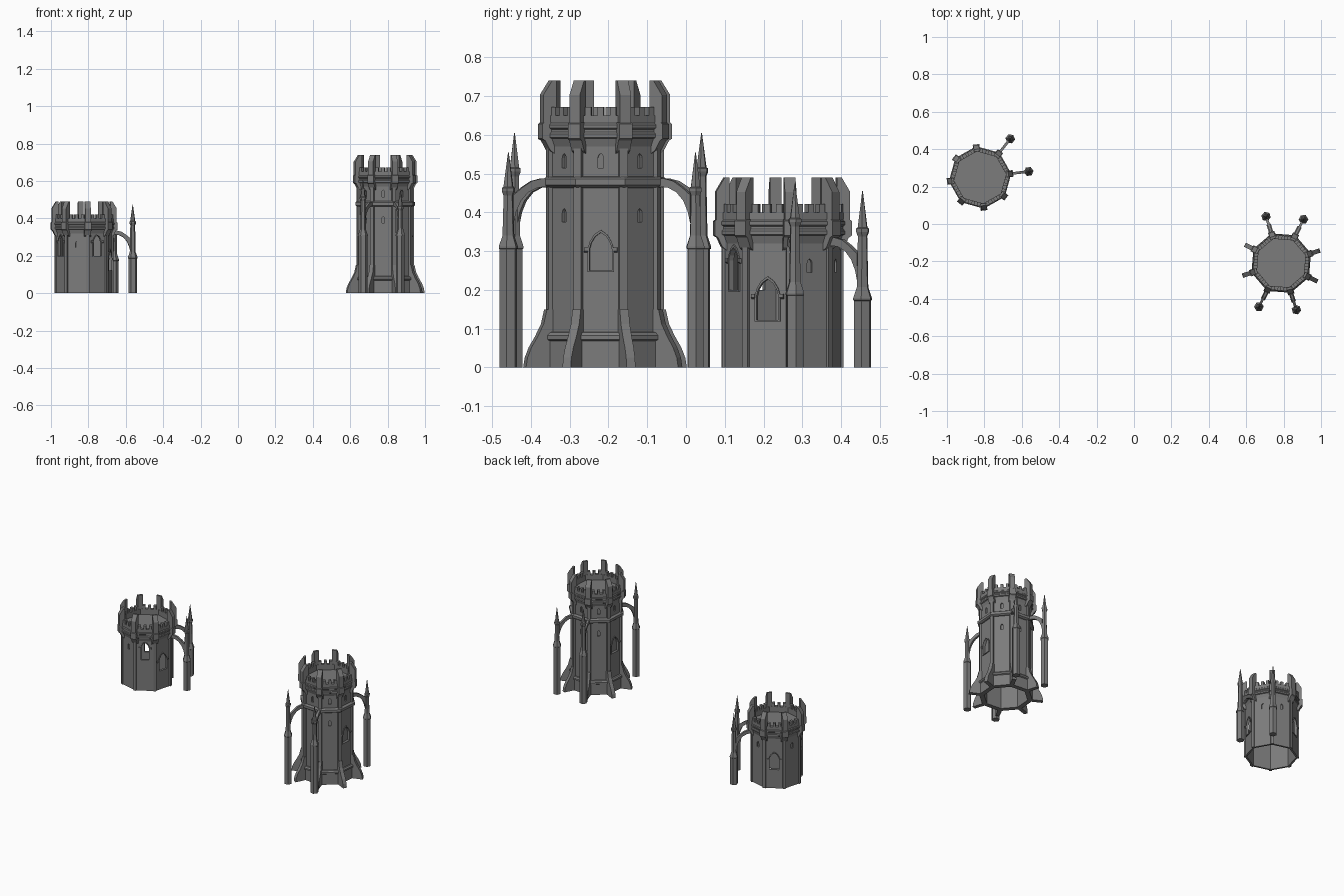
import bpy, bmesh, math
from mathutils import Vector

if "Cube" in bpy.data.objects:
    bpy.data.objects.remove(bpy.data.objects["Cube"])

STONE = bpy.data.materials.new("grey_stone")
STONE.diffuse_color = (0.2, 0.2, 0.2, 1)
STONE.use_nodes = True
STONE.node_tree.nodes["Principled BSDF"].inputs["Base Color"].default_value = STONE.diffuse_color
APO = math.cos(math.pi / 8)          # octagon apothem factor
parts = {}


def part(name):
    return parts.setdefault(name, bmesh.new())


def polar(c, a, r, t, z):
    """Point at radius r along angle a, shifted sideways by t."""
    ca, sa = math.cos(a), math.sin(a)
    return Vector((c[0] + r * ca - t * sa, c[1] + r * sa + t * ca, z))


def lathe(name, c, a0, prof, n=8, loop=False):
    """Turn an (r, z) profile into an n-sided solid; loop makes a tube."""
    bm = part(name)
    rings = [[bm.verts.new(polar(c, a0 + i * math.tau / n, r, 0, z)) for i in range(n)]
             for r, z in prof]
    faces = []
    for k in range(len(rings) - (0 if loop else 1)):
        lo, hi = rings[k], rings[(k + 1) % len(rings)]
        for i in range(n):
            j = (i + 1) % n
            faces.append(bm.faces.new((lo[i], lo[j], hi[j], hi[i])))
    if not loop:
        faces += [bm.faces.new(rings[0][::-1]), bm.faces.new(rings[-1])]
    bmesh.ops.recalc_face_normals(bm, faces=faces)


def prism(name, low, high):
    """Solid between two matching outlines."""
    bm = part(name)
    a = [bm.verts.new(p) for p in low]
    b = [bm.verts.new(p) for p in high]
    f = [bm.faces.new(a[::-1]), bm.faces.new(b)]
    for i in range(len(a)):
        j = (i + 1) % len(a)
        f.append(bm.faces.new((a[i], a[j], b[j], b[i])))
    bmesh.ops.recalc_face_normals(bm, faces=f)


def fin(name, c, a, prof, width, t=0):
    """(r, z) profile standing radially, given a sideways width."""
    prism(name, [polar(c, a, r, t - width / 2, z) for r, z in prof],
          [polar(c, a, r, t + width / 2, z) for r, z in prof])


def arch(w, z0, z1):
    """Pointed arch outline as (t, z)."""
    h = w / 2
    s = z1 - w * 0.75
    return [(-h, z0), (h, z0), (h, s), (h * .85, s + .38 * (z1 - s)), (h * .5, s + .76 * (z1 - s)),
            (0, z1), (-h * .5, s + .76 * (z1 - s)), (-h * .85, s + .38 * (z1 - s)), (-h, s)]


def opening(cutter, c, a, R, w, z0, z1, depth, frame=None):
    """Arched cutter in a wall face, with an optional raised frame."""
    ap = R * APO
    pts = arch(w, z0, z1)
    prism(cutter, [polar(c, a, ap - depth, t, z) for t, z in pts],
          [polar(c, a, ap + .03, t, z) for t, z in pts])
    if frame:
        out = arch(w + .01, z0 - .004, z1 + .007)
        n = len(pts)
        for i in range(n):
            j = (i + 1) % n
            q = [pts[i], pts[j], out[j], out[i]]
            prism(frame, [polar(c, a, ap - .003, t, z) for t, z in q],
                  [polar(c, a, ap + .004, t, z) for t, z in q])
        for s in (-1, 1):            # drip stones at the arch spring
            zs = z1 - w * .75
            fin(frame, c, a, [(ap, zs - .008), (ap + .007, zs - .004), (ap + .007, zs + .005),
                              (ap, zs + .005)], .01, s * (w / 2 + .009))


def crown(pre, c, a0, R, out, z):
    """Corbelled parapet; z is the foot of the corbels."""
    ri = R - .014
    lathe(pre + "_parapet", c, a0, [(ri, z + .01), (R, z + .01), (R + .007, z + .03), (R + .013, z + .033),
                                    (R + .013, z + .042), (R + .009, z + .047), (R + .009, z + .054),
                                    (R + .014, z + .058), (R + .014, z + .066), (R + .009, z + .07),
                                    (R + .009, z + .09), (ri, z + .09)], loop=True)
    lathe(pre + "_deck", c, a0, [(R - .006, z + .05), (R - .006, z + .055)])
    for k in range(8):
        a = a0 + k * math.pi / 4
        # corbel and tall slant-topped corner merlon
        fin(pre + "_corbels", c, a, [(R - .01, z - .01), (R + .004, z), (out - .008, z + .025), (out, z + .03),
                                     (out, z + .068), (out - .006, z + .072), (R - .01, z + .072)], .036)
        fin(pre + "_tall_merlons", c, a, [(ri, z + .07), (out - .004, z + .07), (out - .004, z + .143),
                                          (R - .002, z + .18), (ri, z + .18)], .03)
        # three small merlons along each side
        ap_o, ap_i = (R + .009) * APO, ri * APO
        for t in (-.032, 0, .032):
            fin(pre + "_small_merlons", c, a + math.pi / 8,
                [(ap_i, z + .088), (ap_o, z + .088), (ap_o, z + .112), (ap_i, z + .112)], .016, t)


def pinnacle(name, c, a, flare, collar, top):
    """Slender hexagonal pier topped by a spire."""
    p = polar(c, a, .262, 0, 0)
    lathe(name, (p.x, p.y), a, [(.0235, 0), (.0235, flare), (.026, flare + .002), (.026, flare + .007),
                                (.016, flare + .035), (.013, collar - .012), (.018, collar),
                                (.018, collar + .008), (.0135, collar + .011), (.001, top)], n=6)


def flyer(name, c, a, z, r0):
    """Flying arch whose crown sits at z on the tower."""
    fin(name, c, a, [(r0, z), (.175, z), (.2, z - .006), (.225, z - .022), (.25, z - .042), (.25, z - .115),
                     (.243, z - .085), (.23, z - .057), (.21, z - .035), (.185, z - .023), (r0, z - .02)], .014)


rad = math.radians

# ---- Tall tower ----
T, TA, TR = (.787, -.209), rad(18), .15
lathe("tall_wall", T, TA, [(TR - .022, 0), (TR, 0), (TR, .6), (TR - .022, .6)], loop=True)
lathe("tall_plinth", T, TA, [(TR - .01, 0), (.158, 0), (.158, .068), (.165, .072), (.165, .082),
                             (.158, .09), (TR - .01, .094)], loop=True)
lathe("tall_band", T, TA, [(TR - .01, .462), (.16, .465), (.167, .47), (.167, .486), (.16, .491),
                           (TR - .01, .493)], loop=True)
for k in range(8):
    a = TA + k * math.pi / 4
    fin("tall_buttresses", T, a, [(TR - .02, 0), (.218, 0), (.214, .025), (.203, .052), (.186, .08),
                                  (.17, .112), (.161, .15), (TR - .02, .15)], .024)
    fin("tall_corner_ribs", T, a, [(TR - .01, .1), (TR + .007, .1), (TR + .007, .57), (TR - .01, .57)], .022)
    m = a + math.pi / 8
    opening("tall_cutter", T, m, TR, .015, .515, .552, .009)
    if k % 4 == 3:
        opening("tall_cutter", T, m, TR, .058, .25, .348, .012, "tall_window_frames")
    else:
        opening("tall_cutter", T, m, TR, .015, .375, .41, .009)
crown("tall", T, TA, TR, .176, .56)
for k, collar, top in ((1, .455, .555), (2, .505, .605), (5, .505, .605), (6, .455, .555)):
    a = TA + k * math.pi / 4
    pinnacle("tall_pinnacles", T, a, .305, collar, top)
    flyer("tall_flying_arches", T, a, .487, TR - .005)

# ---- Short tower ----
S, SA, SR = (-.823, .249), rad(7), .154
lathe("short_wall", S, SA, [(SR - .012, 0), (SR, 0), (SR, .35), (SR - .012, .35)], loop=True)
for k in range(8):
    a = SA + k * math.pi / 4
    fin("short_corner_ribs", S, a, [(SR - .01, 0), (SR + .004, 0), (SR + .004, .32), (SR - .01, .32)], .018)
    m = a + math.pi / 8
    if k in (4, 6):      # tall open windows
        opening("short_cutter", S, m, SR, .046, .2, .31, .03, "short_window_frames")
    elif k in (2, 7):    # low open windows
        opening("short_cutter", S, m, SR, .058, .122, .228, .03, "short_window_frames")
    else:
        opening("short_cutter", S, m, SR, .015, .245, .28, .007)
crown("short", S, SA, SR, .178, .31)
for k, flare, collar, top in ((0, .185, .375, .475), (1, .172, .35, .455)):
    a = SA + k * math.pi / 4
    pinnacle("short_pinnacles", S, a, flare, collar, top)
    flyer("short_flying_arches", S, a, .335, SR - .005)

# ---- Turn parts into objects ----
for name, bm in parts.items():
    me = bpy.data.meshes.new(name)
    bm.to_mesh(me)
    bm.free()
    me.materials.append(STONE)
    ob = bpy.data.objects.new(name, me)
    bpy.context.collection.objects.link(ob)

# ---- Cut the window openings ----
for pre in ("tall", "short"):
    wall, cutter = bpy.data.objects[pre + "_wall"], bpy.data.objects[pre + "_cutter"]
    cutter.hide_render = True
    mod = wall.modifiers.new("windows", 'BOOLEAN')
    mod.operation, mod.solver, mod.object = 'DIFFERENCE', 'EXACT', cutter
    dg = bpy.context.evaluated_depsgraph_get()
    cut = bpy.data.meshes.new_from_object(wall.evaluated_get(dg))
    wall.modifiers.clear()
    wall.data = cut
    bpy.data.objects.remove(cutter)
